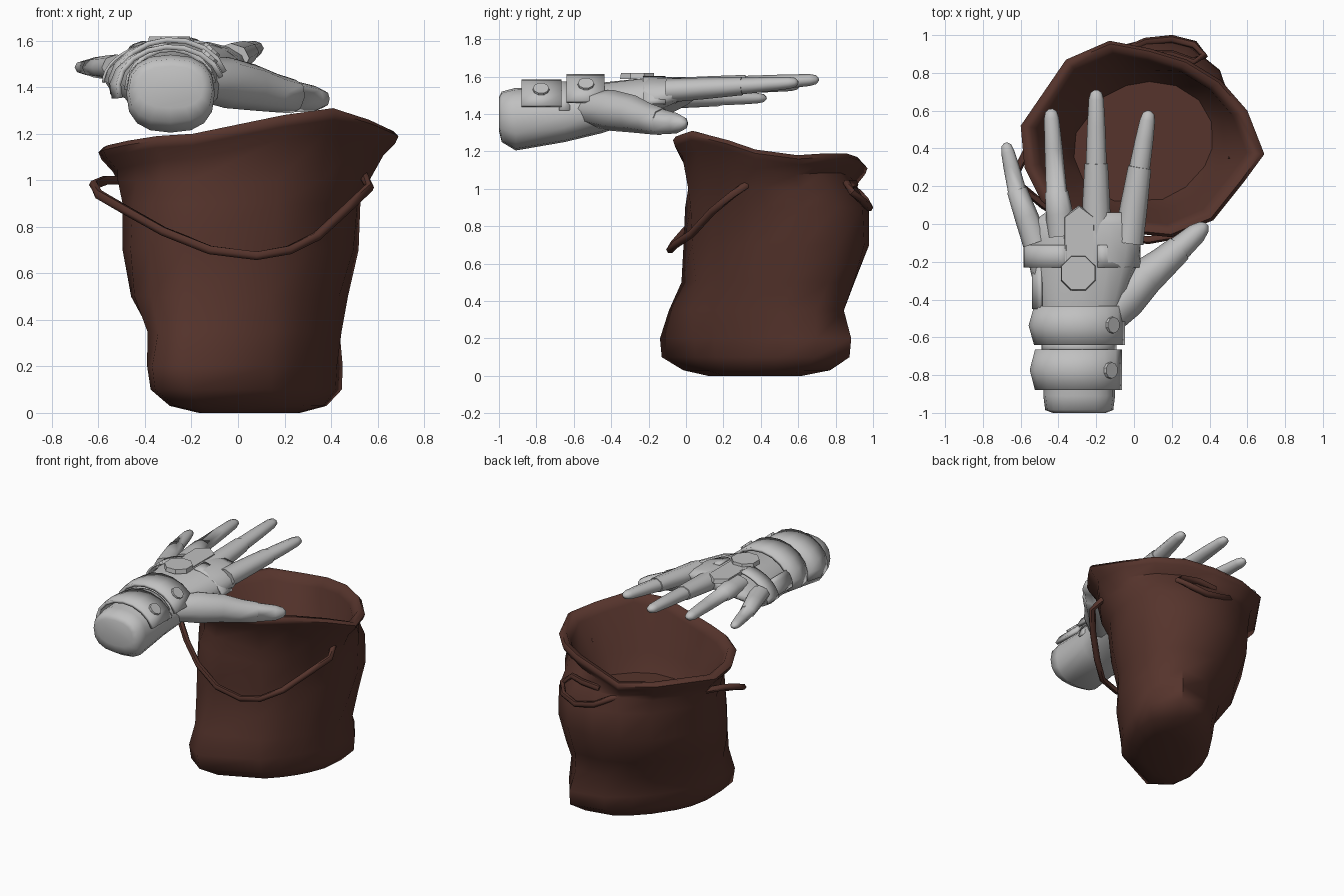
import bpy, bmesh, math
from mathutils import Vector, Matrix

old = bpy.data.objects.get("Cube")
if old:
    bpy.data.objects.remove(old, do_unlink=True)


def material(name, rgb):
    m = bpy.data.materials.new(name)
    m.use_nodes = True
    m.diffuse_color = (*rgb, 1)
    bsdf = next(n for n in m.node_tree.nodes if n.type == 'BSDF_PRINCIPLED')
    bsdf.inputs["Base Color"].default_value = (*rgb, 1)
    return m


BROWN = material("brown leather", (0.092, 0.034, 0.025))
GREY = material("glove grey", (0.53, 0.53, 0.53))


def finish(name, bm, mat, angle=40):
    bmesh.ops.recalc_face_normals(bm, faces=bm.faces[:])
    me = bpy.data.meshes.new(name)
    bm.to_mesh(me)
    bm.free()
    me.materials.append(mat)
    ob = bpy.data.objects.new(name, me)
    bpy.context.collection.objects.link(ob)
    bpy.ops.object.select_all(action='DESELECT')
    ob.select_set(True)
    bpy.context.view_layer.objects.active = ob
    bpy.ops.object.shade_smooth_by_angle(angle=math.radians(angle))
    return ob


def loft(name, rings, mat, angle=40):
    """Skin a list of equal-sized closed rings and cap both ends."""
    bm = bmesh.new()
    rows = [[bm.verts.new(p) for p in ring] for ring in rings]
    n = len(rows[0])
    for a, b in zip(rows, rows[1:]):
        for i in range(n):
            j = (i + 1) % n
            bm.faces.new((a[i], a[j], b[j], b[i]))
    bm.faces.new(rows[0])
    bm.faces.new(rows[-1])
    return finish(name, bm, mat, angle)


def tube(name, path, mat, sides=8, flat=1.0):
    """Round tube through (x, y, z, radius) points."""
    pts = [Vector(p[:3]) for p in path]
    rings = []
    for i, p in enumerate(pts):
        t = (pts[min(i + 1, len(pts) - 1)] - pts[max(i - 1, 0)]).normalized()
        side = t.cross(Vector((0, 0, 1))).normalized()
        up = side.cross(t)
        r = path[i][3]
        rings.append([p + side * r * math.cos(a) + up * r * flat * math.sin(a)
                      for a in (math.tau * k / sides for k in range(sides))])
    return loft(name, rings, mat, 60)


# Bag: uneven rim, squashed sagging body, shallow inside
RIM = [(.69, .37, 1.19), (.60, .60, 1.16), (.46, .76, 1.17), (.28, .87, 1.17),
       (.08, .93, 1.15), (-.13, .97, 1.11), (-.36, .87, 1.13), (-.60, .52, 1.12),
       (-.58, .30, 1.13), (-.49, .12, 1.15), (-.36, .03, 1.17), (-.20, -.03, 1.18),
       (.20, -.07, 1.26), (.42, .02, 1.29), (.58, .22, 1.24)]
MID = Vector((.03, .43, 0))
ANGLES = [math.atan2(y - MID.y, x - MID.x) for x, y, z in RIM]


def oval(z, cx, cy, a, b, turn):
    ring = []
    for t in ANGLES:
        f = t - math.radians(turn)
        r = 1.02 * a * b / math.hypot(b * math.cos(f), a * math.sin(f))
        ring.append((cx + r * math.cos(t), cy + r * math.sin(t), z))
    return ring


def rim_scaled(s, dz):
    return [(MID.x + (x - MID.x) * s, MID.y + (y - MID.y) * s, z + dz) for x, y, z in RIM]


body = [oval(*row) for row in (
    (0, .05, .37, .29, .15, 52), (.03, .045, .38, .45, .24, 53),
    (.10, .035, .375, .57, .29, 55), (.20, .03, .375, .58, .30, 55),
    (.35, .03, .38, .53, .33, 53), (.50, .005, .44, .53, .38, 46),
    (.70, .012, .475, .55, .44, 45), (.90, .017, .475, .54, .455, 42),
    (1.0, .02, .455, .54, .455, 5))]
body += [rim_scaled(.90, -.085), rim_scaled(.98, -.03), rim_scaled(1, 0), rim_scaled(.97, .02),
         rim_scaled(.91, .015), rim_scaled(.86, -.04), oval(.93, .05, .43, .43, .37, 20),
         oval(.81, .05, .43, .37, .31, 20)]
loft("bag", body, BROWN, 58)

# Drawstrings
cord = .021
tube("front_drawstring", [(*p, cord) for p in (
    (.515, .36, 1.04), (.54, .32, 1.02), (.565, .25, .97), (.47, .14, .88), (.34, .03, .76),
    (.22, -.06, .70), (.08, -.085, .675), (-.12, -.07, .70), (-.32, 0, .78), (-.48, .1, .87),
    (-.60, .2, .94), (-.62, .28, .98), (-.57, .38, 1.0), (-.50, .50, 1.0))], BROWN, 6)
tube("back_drawstring_loop", [(*p, cord) for p in (
    (-.10, .87, 1.0), (-.04, .92, .98), (.06, .965, .93), (.2, .98, .90),
    (.32, .95, .93), (.37, .89, .98), (.31, .86, 1.03), (.2, .90, 1.03),
    (.06, .90, 1.02))], BROWN, 6)


# Hand: flattened loft from wrist to knuckles, drooping toward the little finger
def droop(x, y):
    return .5 * (x + .17) ** 2 * min(1, max(0, (y + .6) / .4))


def hand_ring(y, cx, rx, low, high):
    ring = []
    for k in range(16):
        a = math.tau * k / 16
        c, s = math.cos(a), math.sin(a)
        x = cx + rx * math.copysign(abs(c) ** .8, c)
        z = (low + high) / 2 + (high - low) / 2 * math.copysign(abs(s) ** .8, s)
        ring.append((x, y, z - droop(x, y)))
    return ring


loft("hand", [hand_ring(*row) for row in (
    (-1, -.29, .14, 1.31, 1.49), (-.985, -.29, .18, 1.25, 1.52), (-.91, -.29, .19, 1.205, 1.54),
    (-.65, -.29, .19, 1.25, 1.54), (-.45, -.28, .22, 1.30, 1.57), (-.2, -.27, .29, 1.39, 1.60),
    (-.08, -.27, .31, 1.44, 1.60), (0, -.265, .285, 1.48, 1.595), (.06, -.25, .22, 1.51, 1.58))],
    GREY, 80)


# Fingers: thick sleeve up to the joint, thinner tip beyond it
def finger(name, base, joint, tip, r):
    b, j, t = Vector(base), Vector(joint), Vector(tip)
    d = (t - j).normalized()
    path = [(b, r), (b.lerp(j, .5), r * .9), (j, r * .77), (j + d * .001, r * .69),
            (j.lerp(t, .5), r * .6), (t - d * .05, r * .5), (t - d * .015, r * .38),
            (t, r * .12)]
    tube(name, [(*p, q) for p, q in path], GREY, 8, .8)


finger("little_finger", (-.52, -.10, 1.485), (-.62, .18, 1.485), (-.68, .43, 1.485), .07)
finger("ring_finger", (-.38, -.06, 1.53), (-.41, .17, 1.55), (-.44, .61, 1.555), .08)
finger("middle_finger", (-.20, -.06, 1.53), (-.20, .32, 1.56), (-.20, .71, 1.585), .08)
finger("index_finger", (-.03, -.10, 1.525), (.03, .30, 1.55), (.08, .60, 1.57), .08)
tube("thumb", [(-.16, -.52, 1.43, .09), (-.05, -.40, 1.42, .11), (.06, -.28, 1.40, .10),
               (.16, -.20, 1.375, .083), (.24, -.13, 1.36, .073), (.241, -.129, 1.36, .067),
               (.33, -.05, 1.35, .055), (.37, -.015, 1.35, .036), (.385, 0, 1.35, .012)], GREY)


# Armour strips wrapped over the back of the hand
def strip(name, y0, y1, cx, cz, rx, rz, start, end, point=0.0, steps=9, thick=.022):
    bm = bmesh.new()
    rows = []
    for i in range(steps + 1):
        a = math.radians(start + (end - start) * i / steps)
        row = []
        for k in range(3):
            out = 1 + point * max(0, -math.cos(a)) * (k == 1)
            row.append(bm.verts.new((cx + rx * out * math.cos(a), y0 + (y1 - y0) * k / 2,
                                     cz + rz * math.sin(a))))
        rows.append(row)
    for a, b in zip(rows, rows[1:]):
        for k in range(2):
            bm.faces.new((a[k], b[k], b[k + 1], a[k + 1]))
    ob = finish(name, bm, GREY, 35)
    mod = ob.modifiers.new("thickness", 'SOLIDIFY')
    mod.thickness = thick
    mod.offset = -1 if ob.data.polygons[len(ob.data.polygons) // 2].normal.z > 0 else 1


strip("wrist_band", -.88, -.665, -.29, 1.40, .235, .185, 15, 195, .12)
strip("hand_band", -.64, -.435, -.285, 1.42, .245, .195, 15, 195, .12)
strip("wrist_band_link", -.68, -.62, -.29, 1.39, .20, .185, 10, 180)
strip("index_knuckle_guard", -.23, -.11, -.27, 1.44, .305, .17, 5, 75, thick=.012)
strip("little_knuckle_guard", -.23, -.11, -.27, 1.42, .315, .187, 106, 180, thick=.012)
strip("little_side_guard", -.45, -.22, -.28, 1.42, .262, .17, 145, 185, steps=4, thick=.012)


# Flat studs and plates
def prism(name, outline, thick, matrix):
    bottom = [matrix @ Vector((x, y, -thick / 2)) for x, y in outline]
    top = [matrix @ Vector((x * .95, y * .95, thick / 2)) for x, y in outline]
    loft(name, [bottom, top], GREY, 25)


def circle(r, n):
    return [(r * math.cos(math.tau * (k + .5) / n), r * math.sin(math.tau * (k + .5) / n))
            for k in range(n)]


tilt = Matrix.Rotation(math.radians(42), 4, 'Y')
prism("wrist_stud", circle(.045, 10), .016, Matrix.Translation((-.122, -.775, 1.533)) @ tilt)
prism("hand_stud", circle(.045, 10), .016, Matrix.Translation((-.112, -.535, 1.56)) @ tilt)
prism("back_disc", circle(.10, 8), .03, Matrix.Translation((-.295, -.26, 1.603)))
prism("centre_plate", [(-.08, -.16), (.08, -.16), (.08, .11), (0, .17), (-.08, .11)], .03,
      Matrix.Translation((-.29, -.07, 1.584)))
